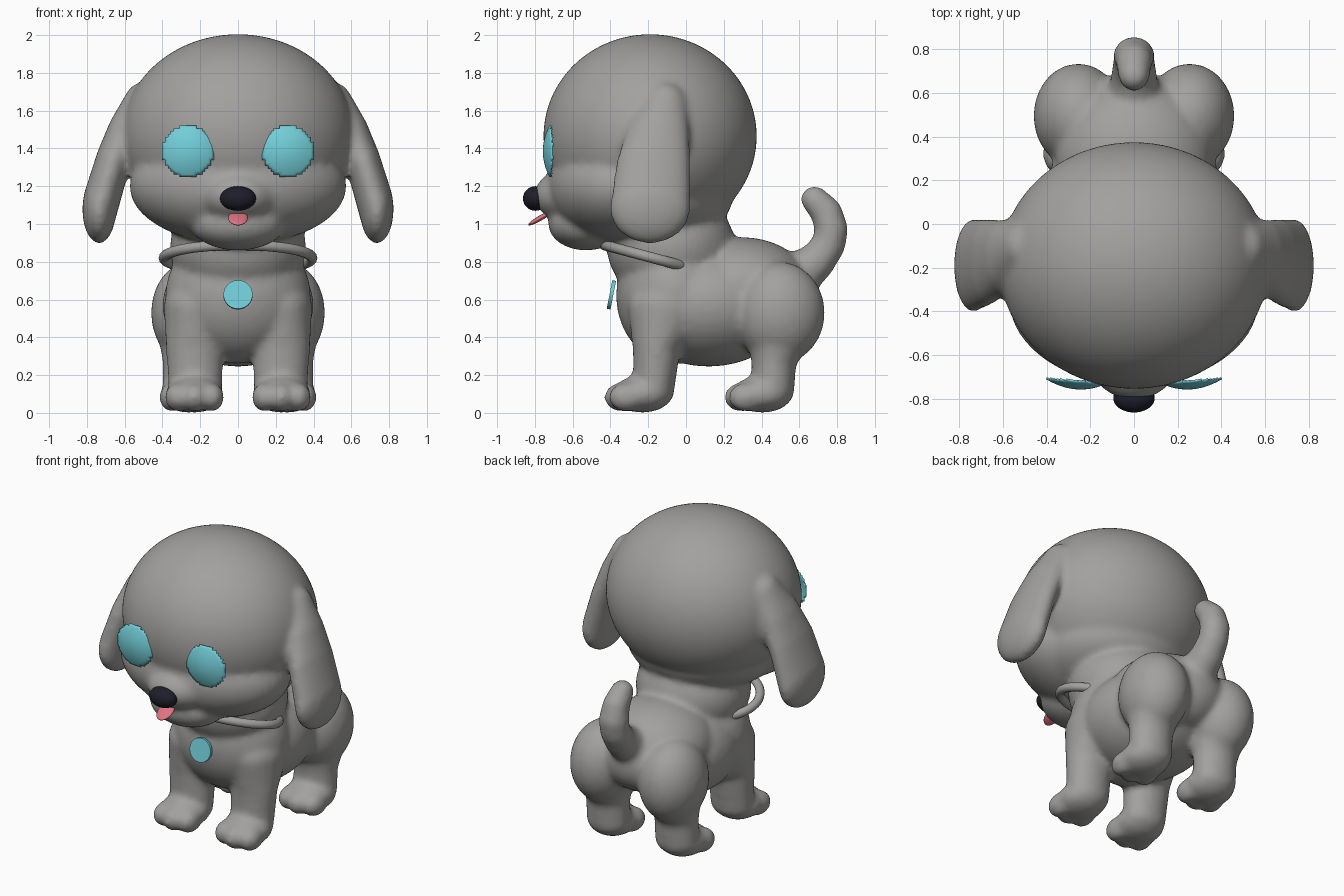
import bpy, bmesh, math
from mathutils import Matrix, Vector

if "Cube" in bpy.data.objects:
    bpy.data.objects.remove(bpy.data.objects["Cube"])


def material(name, rgb):
    m = bpy.data.materials.new(name)
    m.diffuse_color = (*rgb, 1)
    m.use_nodes = True
    m.node_tree.nodes["Principled BSDF"].inputs["Base Color"].default_value = m.diffuse_color
    return m


GREY = material("grey fur", (0.36, 0.355, 0.345))
CYAN = material("cyan", (0.17, 0.62, 0.69))
BLACK = material("nose black", (0.013, 0.013, 0.024))
PINK = material("tongue pink", (0.74, 0.17, 0.22))


def finish(bm, name, mat, smooth=True):
    me = bpy.data.meshes.new(name)
    bm.to_mesh(me)
    bm.free()
    me.materials.append(mat)
    for p in me.polygons:
        p.use_smooth = smooth
    ob = bpy.data.objects.new(name, me)
    bpy.context.collection.objects.link(ob)
    return ob


def blob(bm, centre, radii, rot_x=0, level=3):
    m = (Matrix.Translation(centre) @ Matrix.Rotation(rot_x, 4, 'X')
         @ Matrix.Diagonal((*radii, 1)))
    bmesh.ops.create_icosphere(bm, subdivisions=level, radius=1, matrix=m)


def chain(bm, points, side=1, steps=5):
    """Ellipsoids swept through points of (x, y, z, rx, ry, rz)."""
    for a, b in zip(points, points[1:]):
        for i in range(steps + 1):
            t = i / steps
            v = [p + (q - p) * t for p, q in zip(a, b)]
            blob(bm, (v[0] * side, v[1], v[2]), v[3:])


def fuse(ob, voxel, passes):
    r = ob.modifiers.new("fuse", 'REMESH')
    r.mode = 'VOXEL'
    r.voxel_size = voxel
    r.use_smooth_shade = True
    s = ob.modifiers.new("soften", 'SMOOTH')
    s.factor = 0.5
    s.iterations = passes


# Body, head, legs, ears and tail fused into one soft skin
bm = bmesh.new()
# cranium, cheeks, muzzle, chin
blob(bm, (0, -0.19, 1.465), (0.615, 0.565, 0.54), level=5)
blob(bm, (0, -0.34, 1.2), (0.575, 0.40, 0.31), level=4)
blob(bm, (0, -0.22, 1.15), (0.50, 0.47, 0.27), level=4)
blob(bm, (0, -0.59, 1.15), (0.22, 0.215, 0.15), level=4)
blob(bm, (0, -0.53, 1.0), (0.25, 0.20, 0.14), level=4)
# neck, chest, torso, back
blob(bm, (0, -0.08, 0.88), (0.36, 0.34, 0.3), level=4)
blob(bm, (0, -0.06, 0.62), (0.385, 0.31, 0.36), level=4)
blob(bm, (0, 0.12, 0.57), (0.40, 0.44, 0.325), level=4)
blob(bm, (0, 0.30, 0.66), (0.36, 0.36, 0.27), level=4)
blob(bm, (0, 0.48, 0.62), (0.26, 0.22, 0.22), level=4)
for s in (1, -1):
    # haunch and rear leg
    blob(bm, (0.255 * s, 0.495, 0.53), (0.205, 0.24, 0.27), level=4)
    chain(bm, [(0.255, 0.49, 0.42, 0.17, 0.17, 0.12),
               (0.255, 0.465, 0.27, 0.145, 0.12, 0.1),
               (0.255, 0.46, 0.12, 0.145, 0.115, 0.1)], s)
    # front leg
    chain(bm, [(0.23, -0.10, 0.56, 0.165, 0.21, 0.15),
               (0.23, -0.155, 0.36, 0.155, 0.13, 0.1),
               (0.225, -0.17, 0.12, 0.145, 0.11, 0.1)], s)
    # paws with three toes
    for px, py in ((0.23, 0), (0.26, 0.635)):
        blob(bm, (px * s, py - 0.23, 0.1), (0.155, 0.16, 0.1))
        for k in (-1, 0, 1):
            blob(bm, (px * s + 0.088 * k, py - 0.34 + 0.025 * abs(k), 0.083),
                 (0.07, 0.095, 0.078))
    # drooping ear
    chain(bm, [(0.51, -0.11, 1.62, 0.10, 0.12, 0.13),
               (0.60, -0.15, 1.47, 0.095, 0.17, 0.13),
               (0.67, -0.175, 1.30, 0.09, 0.20, 0.15),
               (0.735, -0.19, 1.08, 0.09, 0.215, 0.185)], s)
# curled tail
chain(bm, [(0, 0.58, 0.72, 0.12, 0.13, 0.13),
           (0, 0.69, 0.80, 0.105, 0.1, 0.1),
           (0, 0.755, 0.89, 0.095, 0.09, 0.09),
           (0, 0.77, 0.97, 0.095, 0.09, 0.09),
           (0, 0.745, 1.06, 0.085, 0.085, 0.085),
           (0, 0.68, 1.13, 0.073, 0.073, 0.073)])
fuse(finish(bm, "body", GREY), 0.018, 10)

# Collar: tilted oval ring
bm = bmesh.new()
N, M = 64, 12
tilt = Matrix.Translation((0, -0.175, 0.82)) @ Matrix.Rotation(math.radians(-15), 4, 'X')
rings = []
for i in range(N):
    a = math.tau * i / N
    ring = []
    for j in range(M):
        b = math.tau * j / M
        w = 0.028 * math.cos(b)
        p = Vector(((0.392 + w) * math.cos(a), (0.265 + w) * math.sin(a),
                    0.028 * math.sin(b)))
        ring.append(bm.verts.new(tilt @ p))
    rings.append(ring)
for i in range(N):
    p, q = rings[i], rings[(i + 1) % N]
    for j in range(M):
        k = (j + 1) % M
        bm.faces.new((p[j], q[j], q[k], p[k]))
finish(bm, "collar", GREY)

# Round tag on the chest
bm = bmesh.new()
bmesh.ops.create_cone(bm, cap_ends=True, segments=40, radius1=0.077,
                      radius2=0.077, depth=0.02,
                      matrix=Matrix.Translation((0, -0.395, 0.625))
                      @ Matrix.Rotation(math.radians(79), 4, 'X'))
finish(bm, "tag", CYAN, smooth=False)

# Eyes: domed discs with stepped rims
for s, name in ((1, "left_eye"), (-1, "right_eye")):
    bm = bmesh.new()
    R = 0.137
    bmesh.ops.create_grid(bm, x_segments=18, y_segments=18, size=R)
    cut = [f for f in bm.faces if f.calc_center_median().length > R * 0.985]
    bmesh.ops.delete(bm, geom=cut, context='FACES')
    for v in bm.verts:
        x, z = v.co.x, v.co.y
        y = -0.757 + 0.035 * (x * x + z * z) / R ** 2 + 0.08 * x
        v.co = (s * (0.265 + x), y, 1.385 + z)
    if s < 0:
        bmesh.ops.reverse_faces(bm, faces=bm.faces[:])
    eye = finish(bm, name, CYAN)
    sol = eye.modifiers.new("thickness", 'SOLIDIFY')
    sol.thickness = 0.008
    sol.offset = -1

# Nose and tongue
bm = bmesh.new()
blob(bm, (0, -0.797, 1.135), (0.095, 0.066, 0.065), level=4)
finish(bm, "nose", BLACK)
bm = bmesh.new()
blob(bm, (0, -0.77, 1.032), (0.052, 0.075, 0.014), math.radians(30), level=4)
finish(bm, "tongue", PINK)
